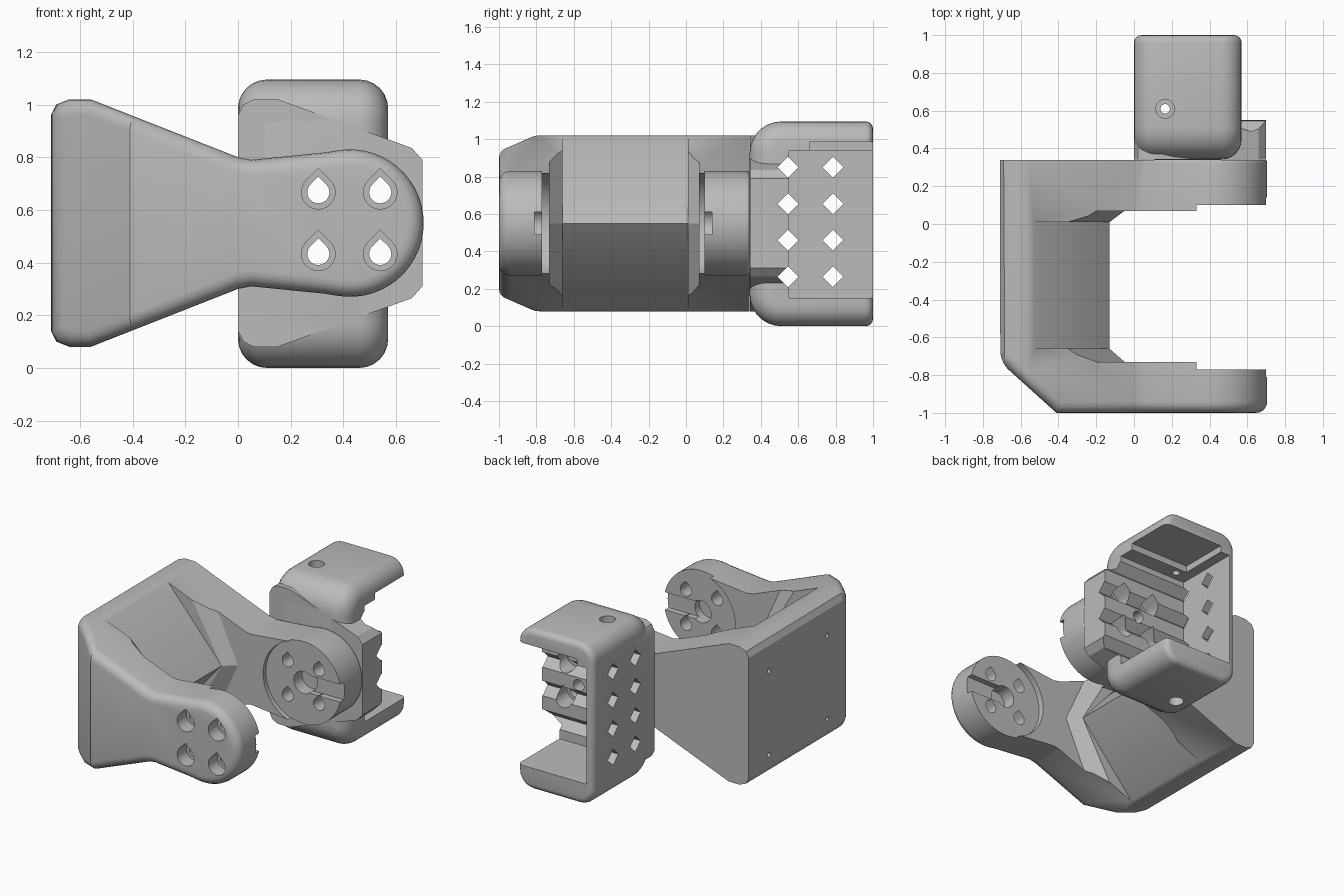
import bpy, bmesh
from math import sin, cos, radians
from mathutils import Vector

if "Cube" in bpy.data.objects:
    bpy.data.objects.remove(bpy.data.objects["Cube"], do_unlink=True)

grey = bpy.data.materials.new("plain_grey")
grey.use_nodes = True
grey.diffuse_color = (0.5, 0.5, 0.5, 1)
grey.node_tree.nodes["Principled BSDF"].inputs["Base Color"].default_value = (0.5, 0.5, 0.5, 1)

MID = 0.55          # height of the symmetry plane
PIVOT = 0.425       # x of the arm pivot


def place(axis, p, d):
    return {"x": (d, p[0], p[1]), "y": (p[0], d, p[1]), "z": (p[0], p[1], d)}[axis]


def loft(axis, sections):
    """Closed solid through equal-sized sections (distance, points)."""
    bm = bmesh.new()
    rings = [[bm.verts.new(place(axis, p, d)) for p in pts] for d, pts in sections]
    n = len(rings[0])
    for a, b in zip(rings, rings[1:]):
        for i in range(n):
            bm.faces.new((a[i], a[(i + 1) % n], b[(i + 1) % n], b[i]))
    bm.faces.new(rings[0])
    bm.faces.new(rings[-1])
    bmesh.ops.recalc_face_normals(bm, faces=bm.faces)
    return bm


def prism(axis, pts, a, b):
    return loft(axis, [(a, pts), (b, pts)])


def box(x, y, z):
    return prism("z", [(x[0], y[0]), (x[1], y[0]), (x[1], y[1]), (x[0], y[1])], *z)


def arc(cx, cz, r, start, end, n):
    angles = [radians(start + (end - start) * i / n) for i in range(n + 1)]
    return [(cx + r * cos(a), cz + r * sin(a)) for a in angles]


def circle(cx, cz, r, n=32):
    return arc(cx, cz, r, 0, 360, n)[:-1]


def teardrop(cx, cz, r):
    return arc(cx, cz, r, -225, 45, 18) + [(cx, cz + r * 1.414)]


def mirrored(upper):
    """Close an upper outline with its reflection in the middle plane."""
    return upper + [(x, 2 * MID - z) for x, z in reversed(upper) if abs(z - MID) > 1e-4]


def round_edges(bm, rule, width, segments=5):
    edges = [e for e in bm.edges if rule(*[v.co for v in e.verts])]
    bmesh.ops.bevel(bm, geom=edges, offset=width, segments=segments,
                    profile=0.5, affect="EDGES", clamp_overlap=True)


def make(name, bm):
    mesh = bpy.data.meshes.new(name)
    bm.to_mesh(mesh)
    bm.free()
    ob = bpy.data.objects.new(name, mesh)
    bpy.context.collection.objects.link(ob)
    mesh.materials.append(grey)
    return ob


def cut(ob, cutters):
    for bm in cutters:
        tool = make("cutter", bm)
        tool.hide_render = True
        mod = ob.modifiers.new("cut", "BOOLEAN")
        mod.object, mod.operation, mod.solver = tool, "DIFFERENCE", "EXACT"
        bpy.context.view_layer.objects.active = ob
        bpy.ops.object.modifier_apply(modifier=mod.name)
        bpy.data.objects.remove(tool, do_unlink=True)


def finish(ob):
    bpy.ops.object.select_all(action="DESELECT")
    ob.select_set(True)
    bpy.context.view_layer.objects.active = ob
    bpy.ops.object.shade_smooth_by_angle(angle=radians(28))


SCREWS = [(x, z) for x in (0.305, 0.54) for z in (0.433, 0.667)]


def screw_holes(r, a, b):
    return [prism("y", teardrop(x, z, r), a, b) for x, z in SCREWS]


# U-shaped bracket: side outline swept across, with a chamfered front corner
outline = mirrored([(-0.71, 0.96), (-0.69, 1.0), (-0.64, 1.02), (-0.56, 1.02),
                    (0.0, 0.80), (0.05, 0.79), (0.33, 0.818)]
                   + arc(PIVOT, MID, 0.28, 100, 0, 14))
bm = prism("y", outline, -1, 0.34)
corner, slant = Vector((-0.41, -1, 0)), Vector((-0.27, -0.30, 0)).normalized()
cutres = bmesh.ops.bisect_plane(bm, geom=bm.verts[:] + bm.edges[:] + bm.faces[:],
                                plane_co=corner, plane_no=slant, clear_outer=True)
rim = [g for g in cutres["geom_cut"] if isinstance(g, bmesh.types.BMEdge)]
bmesh.ops.holes_fill(bm, edges=rim, sides=0)
bmesh.ops.recalc_face_normals(bm, faces=bm.faces)


def on_front(v):
    return abs(v.y + 1) < 1e-3


def on_slant(v):
    return abs((v - corner).dot(slant)) < 1e-3


def front_rim(a, b):
    if on_slant(a) and on_slant(b):
        return not (on_front(a) and on_front(b))
    return on_front(a) and on_front(b)


round_edges(bm, front_rim, 0.06)
round_edges(bm, lambda a, b: min(a.y, b.y) > 0.339 and min(a.x, b.x) > 0.02, 0.05)
bracket = make("u_bracket", bm)


# Space between the arms, leaving a wedge on the wall and V-shaped shoulders
def vee(tip, back):
    return mirrored([(tip, MID), (back, 1.2), (1, 1.2)])


near, far = vee(-0.13, -0.50), vee(-0.05, -0.345)
cut(bracket, [
    prism("y", vee(-0.13, -0.697), -0.66, 0.01),
    loft("y", [(-0.73, far), (-0.66, near), (0.01, near), (0.07, far)]),
    prism("y", circle(PIVOT, MID, 0.285, 48), -0.77, 0.10),       # pivot recesses
    box((PIVOT, 1), (-0.81, 0.14), (MID - 0.06, MID + 0.06)),     # pivot slots
    prism("y", circle(PIVOT, MID, 0.075), -0.86, 0.19),
] + screw_holes(0.042, -1.2, 0.6) + screw_holes(0.064, -1.2, -0.9)
    + [prism("x", circle(y, z, 0.016, 12), -0.8, -0.6)            # wall pin holes
       for y in (0.12, -0.51) for z in (0.22, 0.79)])
finish(bracket)

# Motor holder: rounded shell open to the back and side
WIDTH, TALL = 0.57, 1.095
bm = box((0, WIDTH), (0.34, 1), (0, TALL))
round_edges(bm, lambda a, b: max(a.y, b.y) < 0.341 and abs(a.z - b.z) < 1e-3, 0.17, 7)
round_edges(bm, lambda a, b: abs(a.x - b.x) < 1e-4 and min(a.y, b.y) < 0.99, 0.11, 6)
round_edges(bm, lambda a, b: min(a.y, b.y) > 0.999, 0.04, 4)
shell = make("motor_holder_shell", bm)

# Mounting block joining the holder to the rear arm
block = make("motor_holder_block", prism("y", mirrored(
    [(0, 0.96), (0.02, 1.0), (0.06, 1.02), (0.15, 1.02), (0.66, 0.835),
     (0.70, 0.79)]), 0.341, 0.55))


def diamonds():
    return [prism("x", circle(y, z, 0.056, 4), -0.2, 1)
            for y in (0.545, 0.785) for z in (0.265, 0.46, 0.655, 0.85)]


def shared_cuts():
    return (diamonds() + screw_holes(0.042, 0.2, 1.2) + screw_holes(0.064, 0.42, 0.9)
            + [prism("y", circle(PIVOT, MID, 0.04), 0.2, 0.9)])


lid_hole = (0.165, 0.61)
cut(shell, [
    box((0.05, 1), (0.55, 1.2), (0.15, 0.94)),
    box((0.12, 1), (0.66, 1.2), (0.9, 0.985)),
    prism("z", circle(*lid_hole, 0.025, 20), -0.2, 1.3),
    prism("z", circle(*lid_hole, 0.05, 24), TALL - 0.06, 1.3),
    prism("z", circle(*lid_hole, 0.05, 24), -0.2, 0.06),
] + shared_cuts())
cut(block, shared_cuts())
finish(shell)
finish(block)
